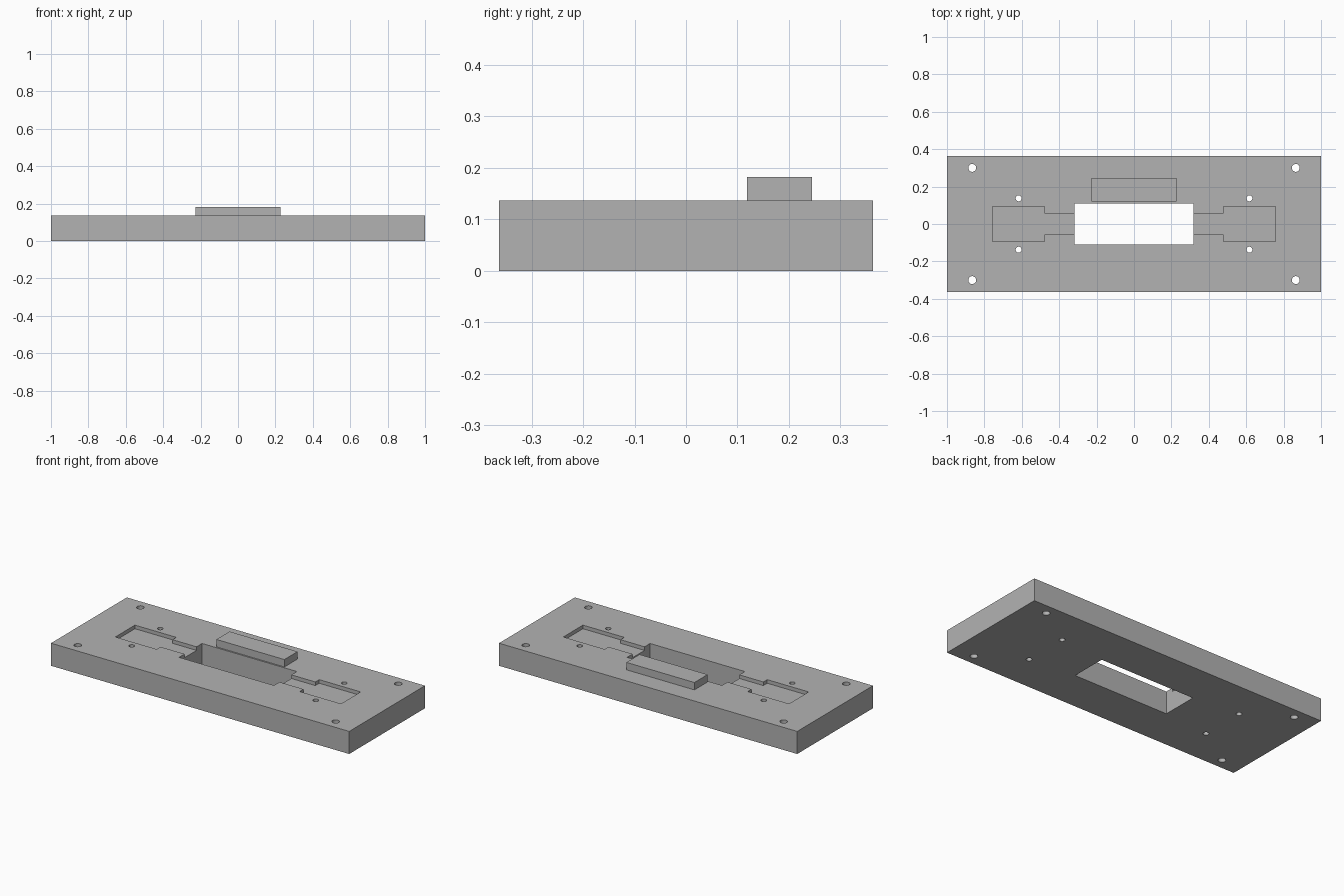
import bpy
import bmesh
from mathutils import Matrix

cube = bpy.data.objects.get("Cube")
if cube:
    bpy.data.objects.remove(cube, do_unlink=True)

TOP = 0.137      # plate thickness
DEPTH = 0.022    # pocket depth
COLOR = (0.45, 0.45, 0.45, 1)

grey = bpy.data.materials.new("plain grey")
grey.use_nodes = True
grey.diffuse_color = COLOR
grey.node_tree.nodes["Principled BSDF"].inputs["Base Color"].default_value = COLOR


def finish(name, bm):
    mesh = bpy.data.meshes.new(name)
    bm.to_mesh(mesh)
    bm.free()
    mesh.materials.append(grey)
    obj = bpy.data.objects.new(name, mesh)
    bpy.context.collection.objects.link(obj)
    return obj


def box(name, x0, x1, y0, y1, z0, z1):
    bm = bmesh.new()
    bmesh.ops.create_cube(bm, size=1)
    bmesh.ops.scale(bm, vec=(x1 - x0, y1 - y0, z1 - z0), verts=bm.verts)
    bmesh.ops.translate(bm, vec=((x0 + x1) / 2, (y0 + y1) / 2, (z0 + z1) / 2), verts=bm.verts)
    return finish(name, bm)


def prism(name, outline, z0, z1):
    bm = bmesh.new()
    face = bm.faces.new([bm.verts.new((x, y, z0)) for x, y in outline])
    ext = bmesh.ops.extrude_face_region(bm, geom=[face])
    top = [v for v in ext["geom"] if isinstance(v, bmesh.types.BMVert)]
    bmesh.ops.translate(bm, vec=(0, 0, z1 - z0), verts=top)
    bmesh.ops.recalc_face_normals(bm, faces=bm.faces)
    return finish(name, bm)


def drills(name, x, y, radius):
    # four matching holes, one per quadrant
    bm = bmesh.new()
    for sx in (-1, 1):
        for sy in (-1, 1):
            bmesh.ops.create_cone(bm, cap_ends=True, segments=32, radius1=radius, radius2=radius,
                                  depth=1, matrix=Matrix.Translation((sx * x, sy * y, 0)))
    return finish(name, bm)


# Base plate and raised rear block
plate = box("base_plate", -1, 1, -0.363, 0.363, 0, TOP)
box("raised_block", -0.228, 0.228, 0.119, 0.245, TOP, 0.182)

# Shallow pocket: wide ends joined by narrow necks
quarter = [(0.757, 0.094), (0.479, 0.094), (0.479, 0.057)]
upper = quarter + [(-x, y) for x, y in reversed(quarter)]
outline = upper + [(x, -y) for x, y in reversed(upper)]

cutters = [
    prism("pocket_cutter", outline, TOP - DEPTH, TOP + 0.1),
    box("window_cutter", -0.318, 0.318, -0.11, 0.11, -0.1, TOP + 0.2),
    drills("corner_hole_cutter", 0.865, 0.30, 0.021),
    drills("small_hole_cutter", 0.617, 0.137, 0.016),
]

# Cut everything out of the plate, then discard the cutters
bpy.context.view_layer.objects.active = plate
for cutter in cutters:
    cutter.hide_render = True
    mod = plate.modifiers.new(cutter.name, 'BOOLEAN')
    mod.operation = 'DIFFERENCE'
    mod.solver = 'EXACT'
    mod.object = cutter
    bpy.ops.object.modifier_apply(modifier=mod.name)
    bpy.data.objects.remove(cutter, do_unlink=True)

# Smooth hole walls, crisp edges elsewhere
bpy.ops.object.select_all(action='DESELECT')
plate.select_set(True)
bpy.ops.object.shade_smooth_by_angle()
